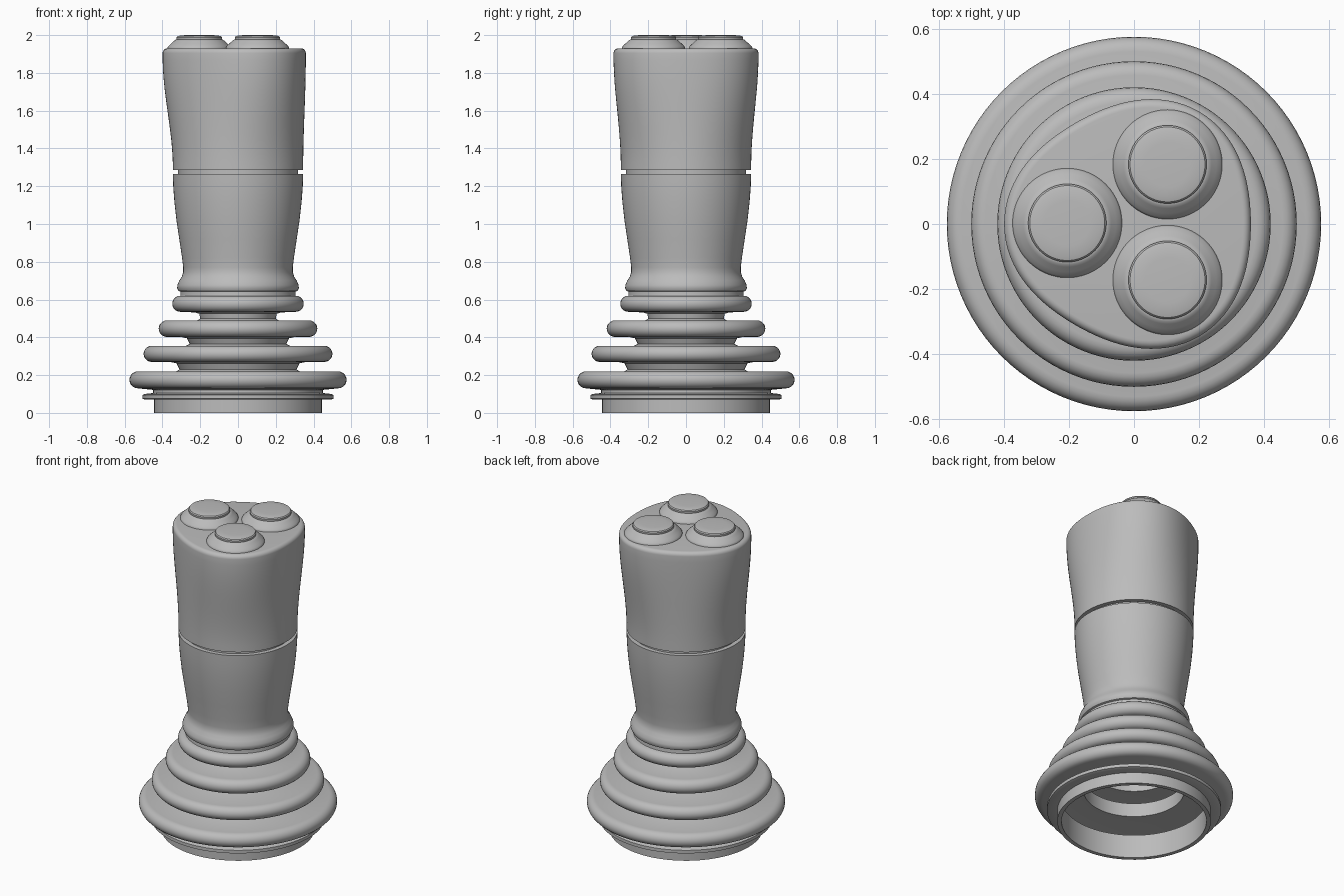
import bpy, bmesh, math

if "Cube" in bpy.data.objects:
    bpy.data.objects.remove(bpy.data.objects["Cube"])

SEG = 96
grey = bpy.data.materials.new("plain grey")
grey.diffuse_color = (0.5, 0.5, 0.5, 1)
grey.use_nodes = True
grey.node_tree.nodes["Principled BSDF"].inputs["Base Color"].default_value = grey.diffuse_color


def lathe(name, profile, radius=lambda r, z, a: r, center=(0, 0), closed=False):
    """Revolve (r, z) points around z; r = 0 points become poles."""
    bm = bmesh.new()
    rings = []
    for r, z in profile:
        n = 1 if r == 0 else SEG
        ring = []
        for i in range(n):
            a = 2 * math.pi * i / SEG
            q = radius(r, z, a) if r else 0
            ring.append(bm.verts.new((center[0] + q * math.cos(a), center[1] + q * math.sin(a), z)))
        rings.append(ring)
    pairs = list(zip(rings, rings[1:]))
    if closed:
        pairs.append((rings[-1], rings[0]))
    for a, b in pairs:
        for i in range(SEG):
            j = (i + 1) % SEG
            quad = [a[i % len(a)], a[j % len(a)], b[j % len(b)], b[i % len(b)]]
            bm.faces.new(list(dict.fromkeys(quad)))
    bmesh.ops.recalc_face_normals(bm, faces=bm.faces)
    me = bpy.data.meshes.new(name)
    bm.to_mesh(me)
    bm.free()
    me.materials.append(grey)
    ob = bpy.data.objects.new(name, me)
    bpy.context.collection.objects.link(ob)
    bpy.ops.object.select_all(action='DESELECT')
    ob.select_set(True)
    bpy.context.view_layer.objects.active = ob
    bpy.ops.object.shade_smooth_by_angle(angle=math.radians(35))
    return ob


def fold(r, z0, z1, n=10):
    """Half-round outer edge of one bellows fold."""
    h = (z1 - z0) / 2
    return [(r - h + h * math.cos(t), (z0 + z1) / 2 + h * math.sin(t))
            for t in (math.pi * (i / n - 0.5) for i in range(n + 1))]


# Rubber bellows boot: outer skin up, thin inner skin back down, open below
outer = [(0.445, 0), (0.445, 0.07), (0.49, 0.07), (0.505, 0.075), (0.505, 0.095), (0.495, 0.10),
         (0.45, 0.105), (0.45, 0.122)]
outer += fold(0.575, 0.13, 0.22) + [(0.325, 0.22), (0.31, 0.23), (0.325, 0.262), (0.36, 0.27)]
outer += fold(0.50, 0.27, 0.355) + [(0.275, 0.355), (0.255, 0.365), (0.27, 0.395), (0.30, 0.402)]
outer += fold(0.42, 0.402, 0.49) + [(0.215, 0.49), (0.20, 0.50), (0.205, 0.525), (0.23, 0.532)]
outer += fold(0.348, 0.535, 0.62) + [(0.305, 0.622), (0.305, 0.648)]
inner = [(0.18, 0.62), (0.18, 0.47)] + fold(0.395, 0.42, 0.47)[::-1]
inner += [(0.235, 0.42), (0.235, 0.337)] + fold(0.475, 0.287, 0.337)[::-1]
inner += [(0.29, 0.287), (0.29, 0.2)] + fold(0.55, 0.15, 0.2)[::-1]
inner += [(0.42, 0.15), (0.42, 0)]
lathe("bellows_boot", outer + inner, closed=True)

# Lower grip with flared foot
lathe("lower_grip", [(0, 0.64), (0.30, 0.64), (0.315, 0.646), (0.322, 0.66), (0.321, 0.677), (0.311, 0.70),
                     (0.298, 0.72), (0.290, 0.745), (0.290, 0.77), (0.296, 0.82), (0.311, 0.92),
                     (0.326, 1.02), (0.337, 1.12), (0.343, 1.2), (0.345, 1.265), (0, 1.265)])

# Recessed collar between the grip halves
lathe("grip_collar", [(0, 1.25), (0.318, 1.25), (0.318, 1.30), (0, 1.30)])


# Upper grip: round below, blending into a soft three-cornered head
def head_radius(r, z, a):
    t = min(max((z - 1.3) / 0.58, 0), 1)
    t = t * t * (3 - 2 * t)
    return r * ((1 - t) * 0.345 + t * (0.379 - 0.02 * math.cos(3 * a))) / 0.38


head = [(0, 1.287), (0.38, 1.287)] + [(0.38, 1.29 + 0.615 * i / 16) for i in range(1, 17)]
head += [(0.355 + 0.025 * math.cos(t), 1.905 + 0.025 * math.sin(t))
         for t in (math.pi / 2 * i / 6 for i in range(1, 7))]
lathe("upper_grip", head + [(0, 1.93)], head_radius)

# Three push buttons, each a sloped bezel with a raised cap
for i, c in enumerate([(-0.205, 0.003), (0.103, 0.183), (0.103, -0.172)]):
    lathe(f"button_bezel_{i + 1}", [(0, 1.91), (0.168, 1.91), (0.168, 1.934), (0.163, 1.942), (0.15, 1.954),
                                    (0.135, 1.968), (0.127, 1.975), (0.12, 1.977), (0, 1.977)], center=c)
    lathe(f"button_cap_{i + 1}", [(0, 1.97), (0.118, 1.97), (0.12, 1.975), (0.12, 1.988), (0.115, 1.994),
                                  (0.10, 1.998), (0.07, 2.0), (0, 2.0)], center=c)
